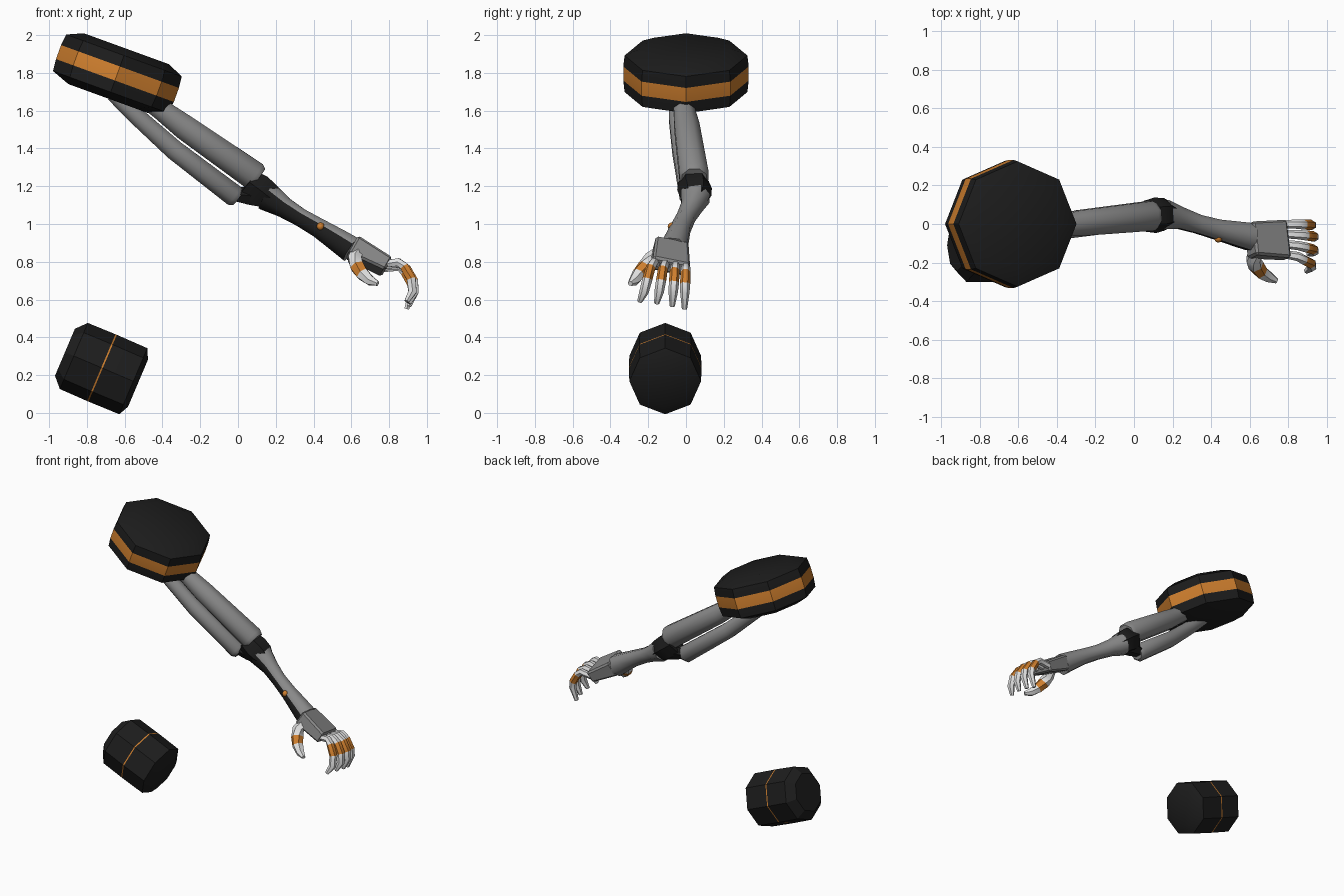
import bpy, bmesh, math
from mathutils import Vector

if "Cube" in bpy.data.objects:
    bpy.data.objects.remove(bpy.data.objects["Cube"])

V = Vector


def material(name, rgb):
    m = bpy.data.materials.new(name)
    m.diffuse_color = (*rgb, 1)
    m.use_nodes = True
    m.node_tree.nodes["Principled BSDF"].inputs["Base Color"].default_value = m.diffuse_color
    return m


BLACK = material("black", (0.012, 0.012, 0.012))
GREY = material("grey", (0.25, 0.25, 0.25))
ORANGE = material("orange", (0.62, 0.21, 0.027))
WHITE = material("white", (0.75, 0.75, 0.75))


def finish(bm, name, mats, angle):
    bmesh.ops.recalc_face_normals(bm, faces=bm.faces[:])
    me = bpy.data.meshes.new(name)
    bm.to_mesh(me)
    bm.free()
    for m in mats:
        me.materials.append(m)
    ob = bpy.data.objects.new(name, me)
    bpy.context.collection.objects.link(ob)
    bpy.ops.object.select_all(action='DESELECT')
    ob.select_set(True)
    bpy.context.view_layer.objects.active = ob
    bpy.ops.object.shade_smooth_by_angle(angle=math.radians(angle))
    return ob


def loft(name, path, radii, mats, seg_mats=None, sides=8, angle=50, rule=None, turn=0.0):
    """Closed n-sided loft along a path; seg_mats colours each segment."""
    pts = [V(p) for p in path]
    bm = bmesh.new()
    rings = []
    for i, p in enumerate(pts):
        t = (pts[min(i + 1, len(pts) - 1)] - pts[max(i - 1, 0)]).normalized()
        e1 = (V((0, 1, 0)) - t * t.y).normalized()
        e2 = t.cross(e1)
        rings.append([bm.verts.new(p + radii[i] * (
            math.cos(a) * e1 + math.sin(a) * e2))
            for a in (2 * math.pi * k / sides + turn for k in range(sides))])
    for i in range(len(rings) - 1):
        for k in range(sides):
            j = (k + 1) % sides
            f = bm.faces.new((rings[i][k], rings[i][j], rings[i + 1][j], rings[i + 1][k]))
            f.material_index = seg_mats[i] if seg_mats else 0
    caps = [bm.faces.new(rings[0]), bm.faces.new(rings[-1])]
    if seg_mats:
        caps[0].material_index, caps[1].material_index = seg_mats[0], seg_mats[-1]
    if rule:
        bmesh.ops.recalc_face_normals(bm, faces=bm.faces[:])
        for f in bm.faces:
            f.material_index = rule(f)
    return finish(bm, name, mats, angle)


def drum(name, centre, axis, profile, seg_mats):
    """Bevelled eight-sided drum from (offset along axis, radius) pairs."""
    c, a = V(centre), V(axis).normalized()
    loft(name, [c + a * h for h, r in profile], [r for h, r in profile],
         [BLACK, ORANGE], seg_mats, angle=30)


# Shoulder disc with an orange band
drum("shoulder_disc", (-0.637, 0, 1.80), (0.342, 0, 0.94),
     [(-0.145, 0.225), (-0.108, 0.325), (-0.043, 0.332), (0.036, 0.332),
      (0.098, 0.325), (0.136, 0.24)], [0, 0, 1, 0, 0])

# Separate canister with a thin orange line
drum("canister", (-0.72, -0.11, 0.238), (0.92, 0, -0.39),
     [(-0.213, 0.135), (-0.162, 0.19), (-0.004, 0.192), (0.004, 0.192),
      (0.18, 0.19), (0.207, 0.135)], [0, 0, 1, 0, 0])

# Two upper arm struts
loft("upper_strut",
     [(-0.52, -0.02, 1.69), (-0.40, -0.01, 1.60), (-0.28, 0.005, 1.51),
      (0.085, 0.042, 1.255), (0.105, 0.043, 1.24)],
     [0.055, 0.06, 0.072, 0.083, 0.07], [GREY], turn=math.pi / 8)
loft("lower_strut",
     [(-0.66, -0.05, 1.69), (-0.53, -0.045, 1.565), (-0.335, -0.02, 1.39),
      (-0.02, 0.025, 1.15), (0.0, 0.027, 1.135)],
     [0.045, 0.05, 0.057, 0.063, 0.045], [GREY], turn=math.pi / 8)

# Elbow joint
loft("elbow",
     [(0.055, 0.04, 1.225), (0.11, 0.045, 1.185), (0.155, 0.05, 1.15), (0.20, 0.045, 1.115)],
     [0.08, 0.092, 0.085, 0.06], [BLACK], sides=6, angle=30)
loft("elbow_link", [(-0.03, 0.03, 1.16), (0.06, 0.04, 1.15), (0.14, 0.045, 1.14)],
     [0.04, 0.055, 0.06], [BLACK], sides=6, angle=30)

# Forearm, black along its front underside
loft("forearm",
     [(0.155, 0.048, 1.145), (0.24, 0.03, 1.09), (0.33, 0.0, 1.035),
      (0.43, -0.028, 0.977), (0.53, -0.05, 0.912), (0.60, -0.065, 0.865)],
     [0.083, 0.06, 0.052, 0.056, 0.068, 0.076], [GREY, BLACK], turn=math.pi / 8,
     rule=lambda f: int(f.normal.dot(V((0, -0.86, -0.5))) > 0.5))

# Round stud on the forearm
bm = bmesh.new()
bmesh.ops.create_uvsphere(bm, u_segments=8, v_segments=6, radius=0.021)
bmesh.ops.translate(bm, verts=bm.verts[:], vec=(0.437, -0.076, 0.987))
finish(bm, "forearm_stud", [ORANGE], 50)

# Palm: a tapered slab rolled slightly towards the thumb
bm = bmesh.new()
bmesh.ops.create_cube(bm, size=1)
along = V((0.87, 0, -0.49)).normalized()
across = V((0, 0.95, -0.25)).normalized()
across = (across - along * across.dot(along)).normalized()
up = along.cross(across)
if up.z < 0:
    up = -up
for v in bm.verts:
    x, y, z = v.co
    v.co = (V((0.695, -0.083, 0.825)) + along * x * 0.215
            + across * y * (0.19 + 0.025 * x) + up * z * (0.095 - 0.03 * x))
bmesh.ops.bevel(bm, geom=bm.edges[:], offset=0.012, segments=1, affect='EDGES')
finish(bm, "palm", [GREY], 30)

# Four curled fingers: base y, tip y, tip height
for i, (yb, yt, zt) in enumerate([(0.0, -0.008, 0.55), (-0.052, -0.073, 0.565),
                                  (-0.104, -0.155, 0.58), (-0.155, -0.245, 0.59)]):
    def y(s):
        return yb + (yt - yb) * s
    reach = -0.012 if i in (0, 3) else 0.0
    lift = 0.025 * i / 3 - 0.012
    loft("finger_%d" % (i + 1),
         [(0.77, yb, 0.775 + lift), (0.85, y(0.15), 0.785 + lift),
          (0.893 + reach, y(0.35), 0.76 + lift), (0.93 + reach, y(0.55), 0.695 + lift),
          (0.935 + reach, y(0.75), 0.64), (0.905 + reach, yt, zt)],
         [0.021, 0.024, 0.026, 0.027, 0.025, 0.014],
         [WHITE, ORANGE], [0, 0, 1, 0, 0], sides=6)

# Thumb
loft("thumb",
     [(0.635, -0.13, 0.855), (0.618, -0.185, 0.815), (0.632, -0.215, 0.775),
      (0.66, -0.25, 0.735), (0.70, -0.275, 0.70), (0.74, -0.295, 0.685)],
     [0.038, 0.04, 0.042, 0.038, 0.029, 0.014],
     [WHITE, ORANGE], [0, 0, 1, 0, 0], sides=6)
